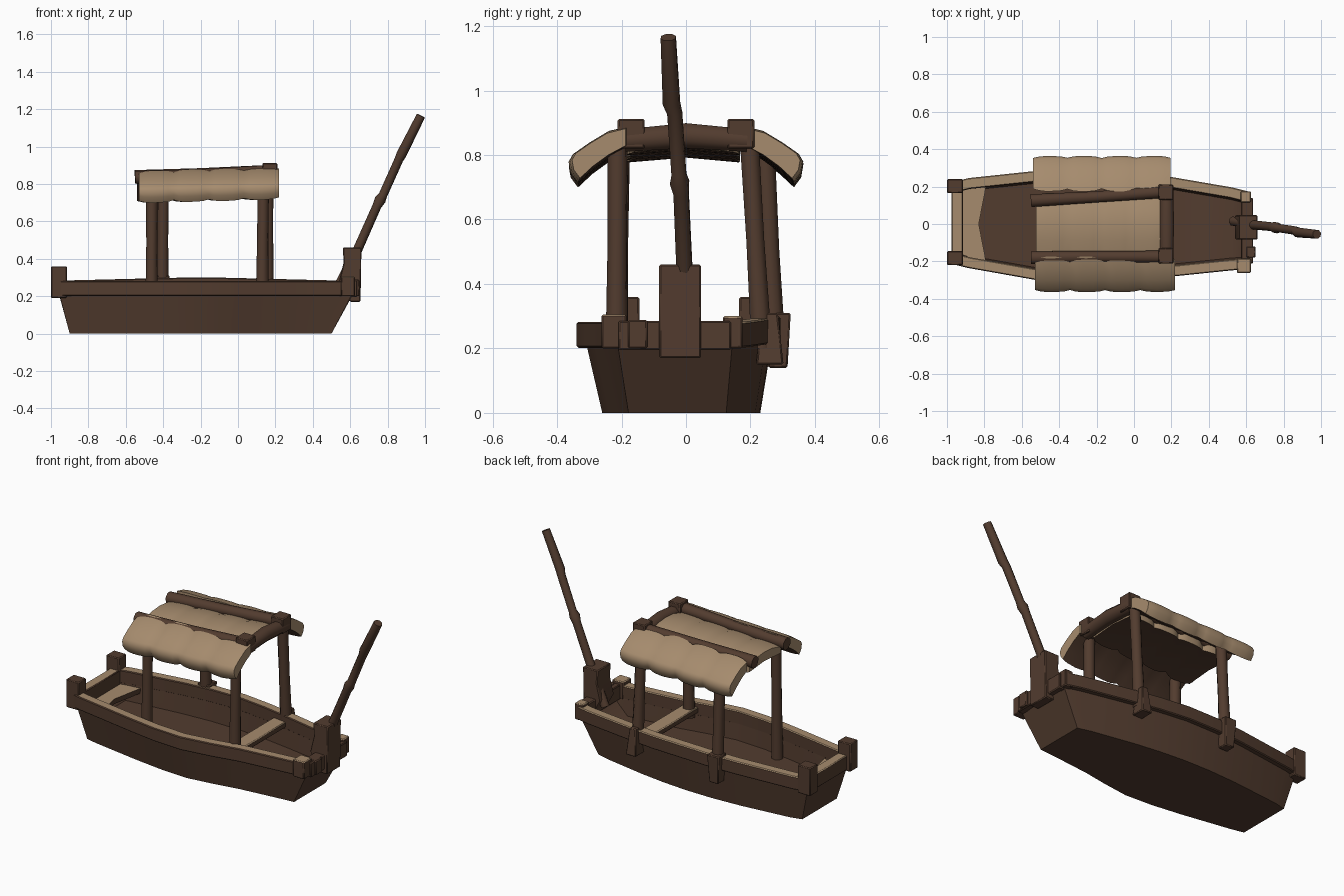
import bpy, bmesh, math, random
from mathutils import Vector

random.seed(4)
cube = bpy.data.objects.get("Cube")
if cube:
    bpy.data.objects.remove(cube)


def material(name, rgb):
    m = bpy.data.materials.new(name)
    m.use_nodes = True
    m.diffuse_color = (*rgb, 1)
    bsdf = m.node_tree.nodes["Principled BSDF"]
    bsdf.inputs["Base Color"].default_value = (*rgb, 1)
    bsdf.inputs["Roughness"].default_value = 0.9
    return m


BROWN = material("dark_wood", (0.085, 0.045, 0.028))
TAN = material("pale_straw", (0.38, 0.26, 0.155))
made = []


def loft(name, rings, tan_above=2.0, bevel=0.0):
    """Skin closed rings of points; faces whose normal z exceeds tan_above are pale."""
    bm = bmesh.new()
    rows = [[bm.verts.new(p) for p in ring] for ring in rings]
    n = len(rows[0])
    for a, b in zip(rows, rows[1:]):
        for i in range(n):
            j = (i + 1) % n
            bm.faces.new((a[i], a[j], b[j], b[i]))
    bm.faces.new(rows[0])
    bm.faces.new(rows[-1])
    bmesh.ops.recalc_face_normals(bm, faces=bm.faces)
    bm.normal_update()
    for f in bm.faces:
        f.material_index = int(f.normal.z > tan_above)
    mesh = bpy.data.meshes.new(name)
    bm.to_mesh(mesh)
    bm.free()
    mesh.materials.append(BROWN)
    mesh.materials.append(TAN)
    ob = bpy.data.objects.new(name, mesh)
    bpy.context.collection.objects.link(ob)
    if bevel:
        mod = ob.modifiers.new("soft_edges", "BEVEL")
        mod.width = bevel
        mod.segments = 1
    made.append(ob)
    return ob


def box(name, x, y, z, tan_above=2.0, taper=1.0):
    """Box from (low, high) ranges; taper scales its bottom."""
    cx, cy = sum(x) / 2, sum(y) / 2
    rings = []
    for h, s in ((z[0], taper), (z[1], 1)):
        rings.append([(cx + (a - cx) * s, cy + (b - cy) * s, h)
                      for a, b in ((x[0], y[0]), (x[1], y[0]), (x[1], y[1]), (x[0], y[1]))])
    return loft(name, rings, tan_above, 0.005)


def tube(name, path, radii, sides=8):
    pts = [Vector(p) for p in path]
    rings = []
    for i, p in enumerate(pts):
        d = pts[min(i + 1, len(pts) - 1)] - pts[max(i - 1, 0)]
        q = d.to_track_quat("Z", "Y")
        ring = []
        for k in range(sides):
            t = math.tau * (k + 0.5) / sides
            ring.append(p + q @ Vector((math.cos(t), math.sin(t), 0)) * radii[i])
        rings.append(ring)
    return loft(name, rings)


def rail(name, path, width, height, tan_above=0.7):
    """Rectangular rail swept along a path, kept level across."""
    pts = [Vector(p) for p in path]
    rings = []
    for i, p in enumerate(pts):
        d = pts[min(i + 1, len(pts) - 1)] - pts[max(i - 1, 0)]
        side = Vector((-d.y, d.x, 0)).normalized() * width / 2
        up = Vector((0, 0, height / 2))
        rings.append([p - side - up, p + side - up, p + side + up, p - side + up])
    return loft(name, rings, tan_above, 0.005)


# Hull: top x, bottom x, front y, back y, inner floor height
stations = [(-0.96, -0.90, -0.19, 0.20, 0.22), (-0.88, -0.83, -0.21, 0.22, 0.11),
            (-0.53, -0.52, -0.272, 0.257, 0.11), (-0.34, -0.33, -0.302, 0.268, 0.11),
            (-0.15, -0.16, -0.313, 0.265, 0.11), (0.03, 0.0, -0.288, 0.25, 0.11),
            (0.20, 0.16, -0.255, 0.225, 0.11), (0.52, 0.42, -0.222, 0.17, 0.11),
            (0.62, 0.50, -0.215, 0.145, 0.22)]
rings = []
for xt, xb, yf, yb, floor in stations:
    top, wall = 0.23, 0.03
    rings.append([(xt, yf + wall + 0.01, floor), (xt, yf + wall, top), (xt, yf, top),
                  (xb, yf * 0.83, 0), (xb, yb * 0.86, 0),
                  (xt, yb, top), (xt, yb - wall, top), (xt, yb - wall - 0.01, floor)])
loft("hull", rings)

# Gunwales follow the hull edge, raised slightly along the back
for name, side, sheer in (("front", 2, 0.0), ("back", 3, 0.02)):
    path = []
    for s in stations:
        inward = -math.copysign(0.003, s[side])
        lift = sheer * max(0, 1 - abs(s[0] + 0.2) / 0.8)
        path.append((s[0], s[side] + inward, 0.242 + lift))
    rail(name + "_gunwale", path, 0.058, 0.08)
rail("bow_rail", [(-0.945, -0.18, 0.24), (-0.945, 0.2, 0.24)], 0.06, 0.09)
rail("stern_rail", [(0.605, -0.21, 0.24), (0.605, 0.14, 0.24)], 0.065, 0.09, 2.0)

# Corner posts
box("bow_post_front", (-1.0, -0.915), (-0.22, -0.145), (0.19, 0.36))
box("bow_post_back", (-1.0, -0.915), (0.165, 0.24), (0.19, 0.36))
box("stern_post_front", (0.55, 0.625), (-0.262, -0.185), (0.2, 0.305), 0.7)
box("stern_post_back", (0.57, 0.625), (0.115, 0.175), (0.2, 0.30), 0.7)
box("stern_peg", (0.6, 0.65), (-0.18, -0.12), (0.2, 0.288))

# Bow deck and bench
loft("bow_deck", [[(-0.92, -0.18, z), (-0.79, -0.205, z), (-0.83, 0, z),
                   (-0.79, 0.205, z), (-0.92, 0.19, z)] for z in (0.17, 0.20)], 0.7)
box("bench", (0.09, 0.18), (-0.25, 0.22), (0.22, 0.255), 0.7)

# Roof posts
posts = {"front_left": ((0.13, -0.215, 0.2), (0.135, -0.212, 0.86)),
         "front_right": ((-0.462, -0.215, 0.1), (-0.46, -0.205, 0.84)),
         "back_left": ((0.16, 0.235, 0.2), (0.16, 0.195, 0.87)),
         "back_right": ((-0.405, 0.275, 0.2), (-0.40, 0.245, 0.81))}
for name, (a, b) in posts.items():
    mid = [(p + q) / 2 for p, q in zip(a, b)]
    tube("roof_post_" + name, [a, mid, b], [0.035, 0.030, 0.032])

# Outer brackets under the back posts: a wedge and a block
box("post_wedge_left", (0.14, 0.18), (0.235, 0.285), (0.15, 0.31), taper=1.7)
box("post_bracket_right", (-0.445, -0.365), (0.245, 0.325), (0.14, 0.31), taper=0.75)

# Roof beams with end blocks
tube("front_roof_beam", [(-0.55, -0.18, 0.835), (-0.2, -0.175, 0.85), (0.2, -0.175, 0.87)],
     [0.037, 0.032, 0.036])
tube("back_roof_beam", [(-0.55, 0.125, 0.84), (-0.2, 0.145, 0.855), (0.2, 0.175, 0.87)],
     [0.037, 0.032, 0.036])
tube("roof_cross_beam", [(0.175, -0.19, 0.845), (0.175, 0, 0.86), (0.175, 0.19, 0.845)],
     [0.038, 0.042, 0.038])
for name, y in (("front", -0.17), ("back", 0.17)):
    box("beam_block_" + name, (0.13, 0.21), (y - 0.042, y + 0.042), (0.82, 0.912))


# Thatch panels, puffed between pinched seams
def thatch(name, profile, x0, x1, rise, bays=4, steps=6):
    rings = []
    cz = sum(p[1] for p in profile) / len(profile)
    cy = sum(p[0] for p in profile) / len(profile)
    for i in range(bays * steps + 1):
        t = i / (bays * steps)
        puff = math.sin(math.pi * (i % steps) / steps) ** 0.5
        s = 0.88 + 0.13 * puff + random.uniform(-0.01, 0.01)
        rings.append([(x0 + (x1 - x0) * t, cy + (y - cy) * s, cz + (z - cz) * s + rise * (t - 0.5))
                      for y, z in profile])
    return loft(name, rings, -0.64)


slope = [(0.175, 0.882), (0.24, 0.866), (0.30, 0.83), (0.35, 0.795), (0.363, 0.772),
         (0.357, 0.738), (0.335, 0.708), (0.29, 0.75), (0.235, 0.79), (0.175, 0.822)]
thatch("back_thatch", slope, -0.54, 0.195, 0.02)
thatch("front_thatch", [(-y, z) for y, z in slope], -0.53, 0.22, 0.02)
thatch("middle_thatch", [(-0.18, 0.835), (-0.09, 0.86), (0, 0.867), (0.08, 0.86), (0.165, 0.835),
                         (0.165, 0.79), (0, 0.805), (-0.18, 0.79)], -0.525, 0.15, 0.03)

# Oar mount and oar
mount = [(0.56, 0.46), (0.66, 0.46), (0.655, 0.17), (0.6, 0.17), (0.54, 0.28), (0.565, 0.38)]
loft("oar_mount", [[(x, y, z) for x, z in mount] for y in (-0.083, 0.047)], bevel=0.005)
tube("oar", [(0.53, 0.015, 0.24), (0.64, -0.005, 0.45), (0.742, -0.015, 0.68),
             (0.76, -0.02, 0.715), (0.775, -0.022, 0.74), (0.86, -0.035, 0.93),
             (0.875, -0.045, 0.96), (0.978, -0.055, 1.165)],
     [0.026, 0.026, 0.025, 0.031, 0.024, 0.024, 0.028, 0.025])

# Smooth rounded parts while keeping hard edges
bpy.ops.object.select_all(action="DESELECT")
for ob in made:
    ob.select_set(True)
bpy.context.view_layer.objects.active = made[0]
bpy.ops.object.shade_smooth_by_angle(angle=math.radians(50))
